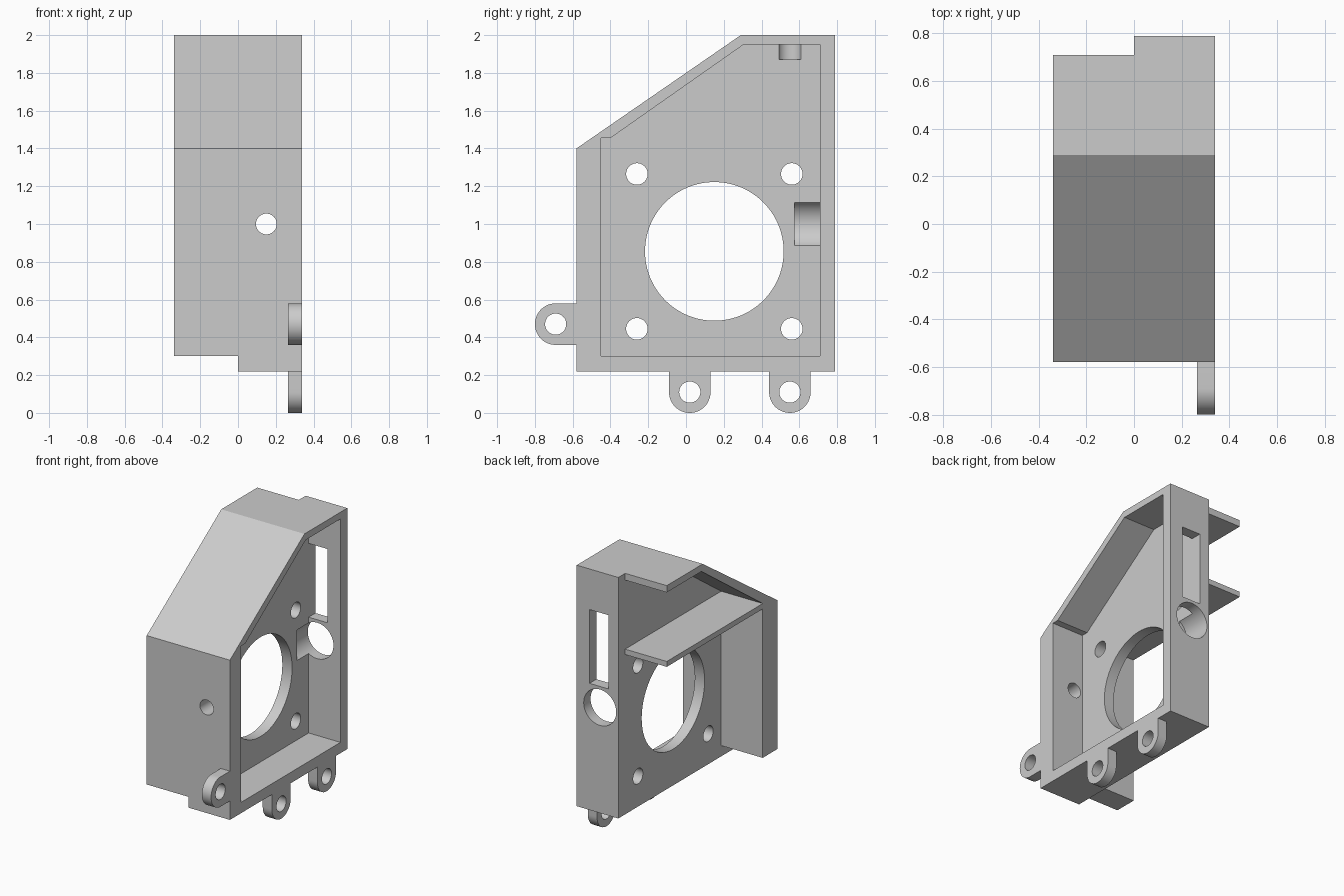
import bpy, bmesh
from math import pi, cos, sin
from mathutils import Matrix, Vector

cube = bpy.data.objects.get("Cube")
if cube:
    bpy.data.objects.remove(cube, do_unlink=True)

grey = bpy.data.materials.new("plain grey")
grey.use_nodes = True
COLOUR = (0.6, 0.6, 0.6, 1)
grey.diffuse_color = COLOUR
grey.node_tree.nodes["Principled BSDF"].inputs["Base Color"].default_value = COLOUR


def finish(name, bm):
    bmesh.ops.recalc_face_normals(bm, faces=bm.faces)
    mesh = bpy.data.meshes.new(name)
    bm.to_mesh(mesh)
    bm.free()
    mesh.materials.append(grey)
    obj = bpy.data.objects.new(name, mesh)
    bpy.context.collection.objects.link(obj)
    return obj


def prism(name, profile, x0, x1):
    """Extrude a (y, z) outline along x."""
    bm = bmesh.new()
    face = bm.faces.new([bm.verts.new((x0, y, z)) for y, z in profile])
    new = bmesh.ops.extrude_face_region(bm, geom=[face])["geom"]
    bmesh.ops.translate(bm, vec=(x1 - x0, 0, 0),
                        verts=[v for v in new if isinstance(v, bmesh.types.BMVert)])
    return finish(name, bm)


def rod(name, start, end, radius, sides=48):
    """Cylinder between two points."""
    a, b = Vector(start), Vector(end)
    turn = (b - a).to_track_quat('Z', 'Y').to_matrix().to_4x4()
    bm = bmesh.new()
    bmesh.ops.create_cone(bm, cap_ends=True, segments=sides, radius1=radius,
                          radius2=radius, depth=(b - a).length,
                          matrix=Matrix.Translation((a + b) / 2) @ turn)
    return finish(name, bm)


def cut(obj, cutter):
    """Subtract the cutter, then discard it."""
    cutter.hide_render = True
    mod = obj.modifiers.new("cut", 'BOOLEAN')
    mod.operation = 'DIFFERENCE'
    mod.solver = 'EXACT'
    mod.object = cutter
    bpy.context.view_layer.objects.active = obj
    bpy.ops.object.modifier_apply(modifier=mod.name)
    bpy.data.objects.remove(cutter, do_unlink=True)


def smooth(obj):
    bpy.ops.object.select_all(action='DESELECT')
    obj.select_set(True)
    bpy.context.view_layer.objects.active = obj
    bpy.ops.object.shade_smooth_by_angle(angle=pi / 6)


SIDE, PANEL, AXIS = 0.34, 0.08, 0.15

# Tray-shaped housing, open on its left side
housing = prism("housing", [(-.58, .22), (.79, .22), (.79, 2), (.29, 2), (-.58, 1.4)], 0, SIDE)
cut(housing, prism("cavity", [(-.45, .30), (.71, .30), (.71, 1.95), (.305, 1.95),
                              (-.40, 1.455), (-.45, 1.455)], PANEL, SIDE + .1))

# Motor opening and its four screw holes
cut(housing, rod("motor_hole", (-.1, .15, .855), (.2, .15, .855), .367, 96))
for y in (-.26, .56):
    for z in (.445, 1.265):
        cut(housing, rod("screw_hole", (-.1, y, z), (.2, y, z), .057))

# Shaft holes in the front and back walls, with a groove in the panel
cut(housing, rod("back_hole", (AXIS, .575, 1), (AXIS, .9, 1), .133))
cut(housing, rod("front_hole", (AXIS, -.7, 1), (AXIS, -.42, 1), .055))

# Slot in the back wall and small groove below the top
cut(housing, prism("slot", [(.65, 1.155), (.9, 1.155), (.9, 1.70), (.65, 1.70)], PANEL, .235))
cut(housing, rod("top_groove", (.11, .55, 1.87), (.11, .55, 1.95), .066))
smooth(housing)

# Hood on the right side: front wall, shelf, slope and top
prism("hood", [(-.58, .30), (-.41, .30), (-.41, 1.40), (.71, 1.40), (.71, 1.44),
               (-.41, 1.44), (.305, 1.95), (.71, 1.95), (.71, 2), (.29, 2), (-.58, 1.4)],
      -SIDE, 0)

# Mounting lugs: a rounded tab with a hole, pointing along an angle
LUGS = {"front_lug": (-.69, .47, pi),
        "lower_front_lug": (.02, .11, -pi / 2),
        "lower_back_lug": (.55, .11, -pi / 2)}
for name, (y, z, angle) in LUGS.items():
    r, steps = .11, 24
    arc = [angle - pi / 2 + pi * i / steps for i in range(steps + 1)]
    outline = [(y + r * cos(t), z + r * sin(t)) for t in arc]
    for t in (arc[-1], arc[0]):
        outline.append((y + r * (cos(t) - cos(angle)), z + r * (sin(t) - sin(angle))))
    lug = prism(name, outline, .265, SIDE)
    cut(lug, rod("lug_hole", (.2, y, z), (.4, y, z), .056))
    smooth(lug)
